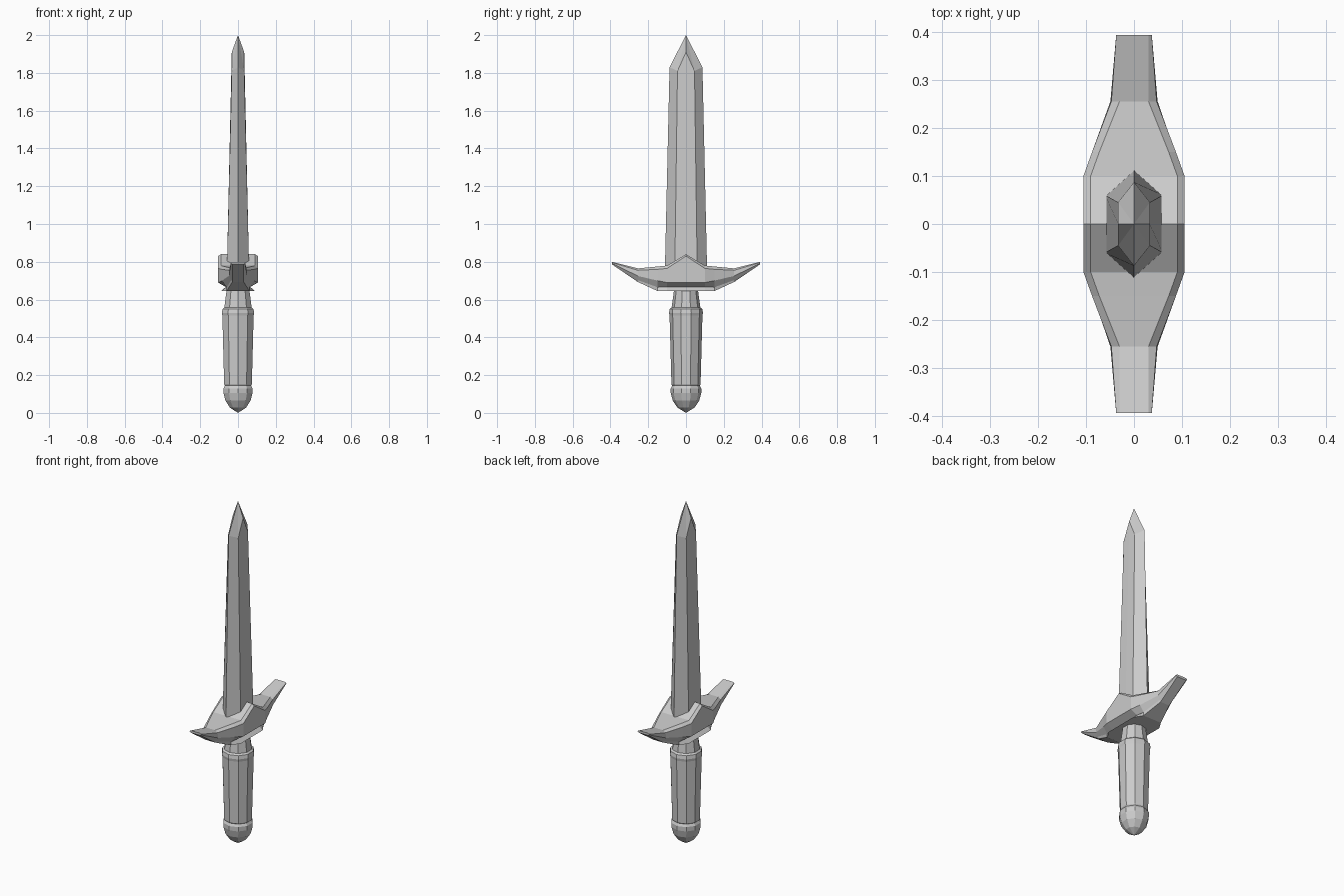
import bpy, bmesh, math

old = bpy.data.objects.get("Cube")
if old:
    bpy.data.objects.remove(old, do_unlink=True)

steel = bpy.data.materials.new("plain_grey")
steel.use_nodes = True
grey = (0.6, 0.6, 0.6, 1)
steel.diffuse_color = grey
steel.node_tree.nodes["Principled BSDF"].inputs["Base Color"].default_value = grey


def loft(name, rings, tip=None):
    """Skin a list of equal-length point rings; cap the ends, or close onto a tip."""
    bm = bmesh.new()
    loops = [[bm.verts.new(p) for p in ring] for ring in rings]
    n = len(loops[0])
    for a, b in zip(loops, loops[1:]):
        for i in range(n):
            j = (i + 1) % n
            bm.faces.new((a[i], a[j], b[j], b[i]))
    bm.faces.new(loops[0])
    if tip:
        point = bm.verts.new(tip)
        for i in range(n):
            bm.faces.new((loops[-1][i], loops[-1][(i + 1) % n], point))
    else:
        bm.faces.new(loops[-1])
    bmesh.ops.recalc_face_normals(bm, faces=bm.faces)
    mesh = bpy.data.meshes.new(name)
    bm.to_mesh(mesh)
    bm.free()
    mesh.materials.append(steel)
    obj = bpy.data.objects.new(name, mesh)
    bpy.context.collection.objects.link(obj)
    return obj


# Blade: tapered hexagon, flat faces rising to a point in the middle
def blade_ring(thick, flat, edge, z, z_flat, z_mid):
    half = [(0, -edge, z), (thick, -flat, z_flat), (thick, 0, z_mid), (thick, flat, z_flat)]
    return half + [(-x, -y, h) for x, y, h in half]


loft("blade", [blade_ring(0.06, 0.06, 0.113, 0.7, 0.7, 0.7),
               blade_ring(0.033, 0.045, 0.087, 1.83, 1.81, 1.91)], tip=(0, 0, 2))

# Guard: swept arms, each section given as its +x half from bottom to top
half_guard = [
    (0.0, [(0.09, 0.645), (0.065, 0.667), (0.105, 0.69), (0.105, 0.83), (0.09, 0.84)]),
    (0.1, [(0.09, 0.645), (0.065, 0.667), (0.105, 0.69), (0.105, 0.765), (0.09, 0.78)]),
    (0.15, [(0.06, 0.645), (0.06, 0.665), (0.085, 0.7), (0.087, 0.76), (0.072, 0.775)]),
    (0.255, [(0.03, 0.693), (0.036, 0.703), (0.049, 0.725), (0.047, 0.755), (0.03, 0.765)]),
    (0.393, [(0.03, 0.787), (0.033, 0.789), (0.037, 0.792), (0.037, 0.796), (0.03, 0.8)]),
]
sections = [(-y, pts) for y, pts in reversed(half_guard[1:])] + half_guard
loft("guard", [[(x, y, z) for x, z in pts] + [(-x, y, z) for x, z in reversed(pts)]
               for y, pts in sections])


# Grip and pommel: ten-sided turned profiles of (radius, height)
def turned(name, profile, tip=None, sides=10):
    rings = []
    for r, z in profile:
        angles = [math.pi / 2 + 2 * math.pi * i / sides for i in range(sides)]
        rings.append([(r * math.cos(a), r * math.sin(a), z) for a in angles])
    return loft(name, rings, tip)


turned("grip", [(0.062, 0.66), (0.076, 0.558), (0.086, 0.55), (0.09, 0.53),
                (0.087, 0.515), (0.077, 0.15), (0.07, 0.14)])
turned("pommel", [(0.072, 0.145), (0.081, 0.13), (0.081, 0.105),
                  (0.07, 0.065), (0.045, 0.028)], tip=(0, 0, 0))
